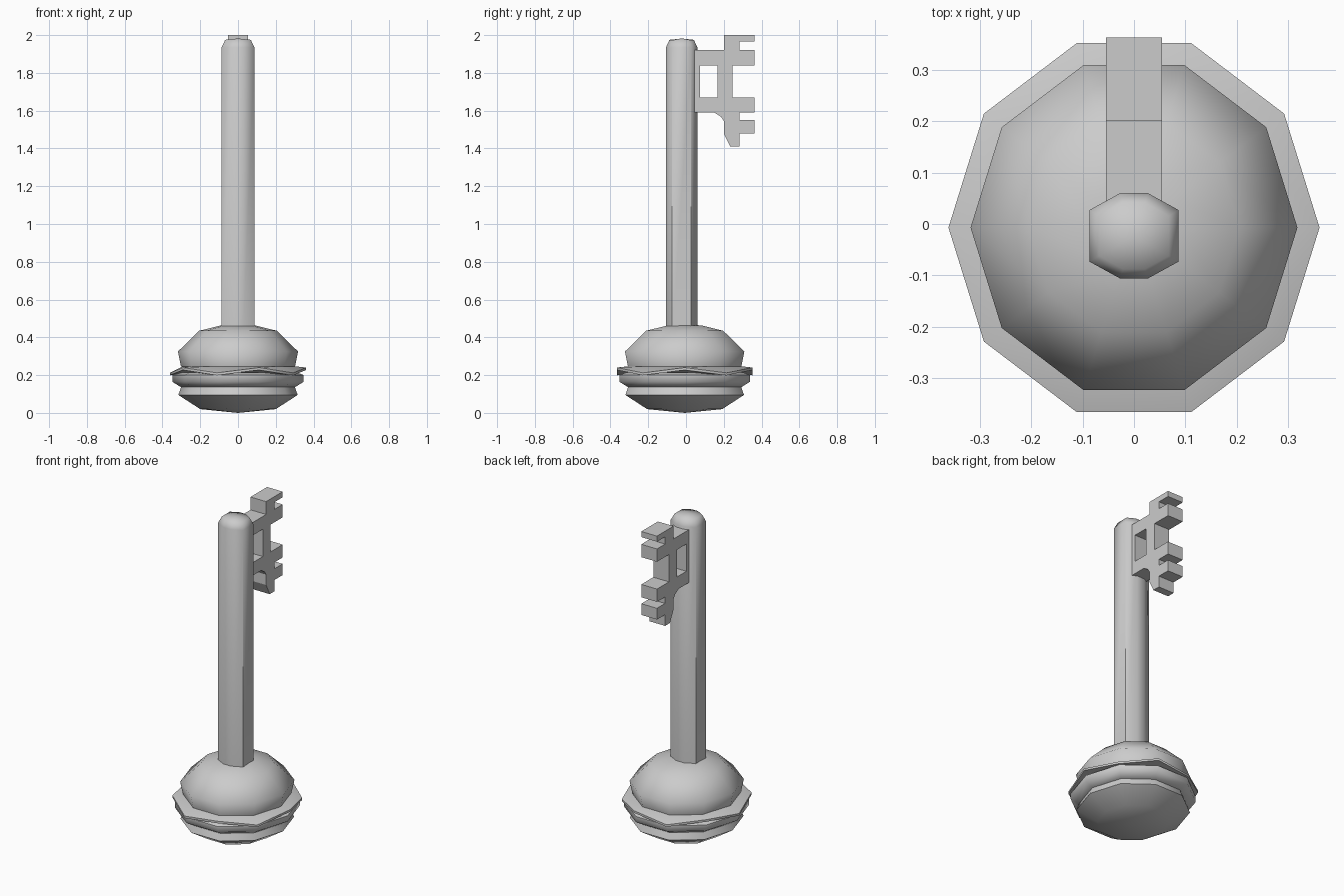
import bpy, bmesh
from math import cos, sin, pi, radians

if "Cube" in bpy.data.objects:
    bpy.data.objects.remove(bpy.data.objects["Cube"])


def finish(name, bm, smooth=None):
    bmesh.ops.recalc_face_normals(bm, faces=bm.faces[:])
    me = bpy.data.meshes.new(name)
    bm.to_mesh(me)
    bm.free()
    ob = bpy.data.objects.new(name, me)
    bpy.context.collection.objects.link(ob)
    if smooth:
        bpy.ops.object.select_all(action='DESELECT')
        ob.select_set(True)
        bpy.context.view_layer.objects.active = ob
        bpy.ops.object.shade_smooth_by_angle(angle=radians(smooth))
    return ob


def skin(name, rings, bottom=None, top=None, smooth=60):
    """Bridge equal rings of points; close ends with a fan to a centre point or a flat cap."""
    bm = bmesh.new()
    vs = [[bm.verts.new(p) for p in r] for r in rings]
    n = len(vs[0])
    for a, b in zip(vs, vs[1:]):
        for i in range(n):
            j = (i + 1) % n
            bm.faces.new((a[i], a[j], b[j], b[i]))
    for ring, tip in ((vs[0], bottom), (vs[-1], top)):
        if tip is None:
            bm.faces.new(ring)
        else:
            c = bm.verts.new(tip)
            for i in range(n):
                bm.faces.new((ring[i], ring[(i + 1) % n], c))
    return finish(name, bm, smooth)


CY = -0.007  # centre of the layered bow


def decagon(r, z, wave=0):
    return [(r * cos(i * pi / 5), CY + 1.045 * r * sin(i * pi / 5), z + wave * (-1) ** i)
            for i in range(10)]


# layered bun-shaped bow
skin("bottom_bun", [decagon(*p) for p in ((.2, .02), (.316, .095), (.30, .14))],
     bottom=(0, CY, 0))
skin("patty", [decagon(*p) for p in ((.30, .135), (.348, .165), (.348, .2), (.31, .215))])
skin("lettuce", [decagon(.27, .212), decagon(.361, .213, .014),
                 decagon(.361, .226, .014), decagon(.29, .248)])
skin("top_bun", [decagon(*p) for p in ((.302, .245), (.318, .325), (.205, .435), (.09, .463))],
     top=(0, CY, .468))


# eight-sided shaft with a chamfered, slightly domed tip
def octagon(s, z):
    quad = [(.087, .05), (.027, .083), (-.027, .083), (-.087, .05)]
    pts = quad + [(-x, -y) for x, y in quad]
    return [(x * s, -.023 + y * s, z) for x, y in pts]


skin("shaft", [octagon(1, .4), octagon(1, 1.935), octagon(.78, 1.975)], top=(0, -.023, 1.982))

# toothed bit: side profile extruded across x, split at the window
upper = [(.03, 1.92), (.2, 1.92), (.2, 2), (.363, 2), (.363, 1.965), (.283, 1.965),
         (.283, 1.92), (.363, 1.92), (.363, 1.84), (.245, 1.84), (.168, 1.84),
         (.073, 1.84), (.03, 1.84)]
lower = [(.03, 1.67), (.073, 1.67), (.168, 1.67), (.245, 1.67), (.363, 1.67), (.363, 1.59),
         (.283, 1.59), (.283, 1.55), (.363, 1.55), (.363, 1.48), (.283, 1.48), (.283, 1.41),
         (.235, 1.41), (.2, 1.48), (.2, 1.545), (.185, 1.568), (.15, 1.59), (.03, 1.59)]
posts = [[(a, 1.67), (b, 1.67), (b, 1.84), (a, 1.84)] for a, b in ((.03, .073), (.168, .245))]

bm = bmesh.new()
for poly in [upper, lower] + posts:
    bm.faces.new([bm.verts.new((-.054, y, z)) for y, z in poly])
bmesh.ops.remove_doubles(bm, verts=bm.verts[:], dist=.0005)
bmesh.ops.recalc_face_normals(bm, faces=bm.faces[:])
ext = bmesh.ops.extrude_face_region(bm, geom=bm.faces[:], use_keep_orig=True)
for v in ext["geom"]:
    if isinstance(v, bmesh.types.BMVert):
        v.co.x = .054
finish("key_bit", bm)
